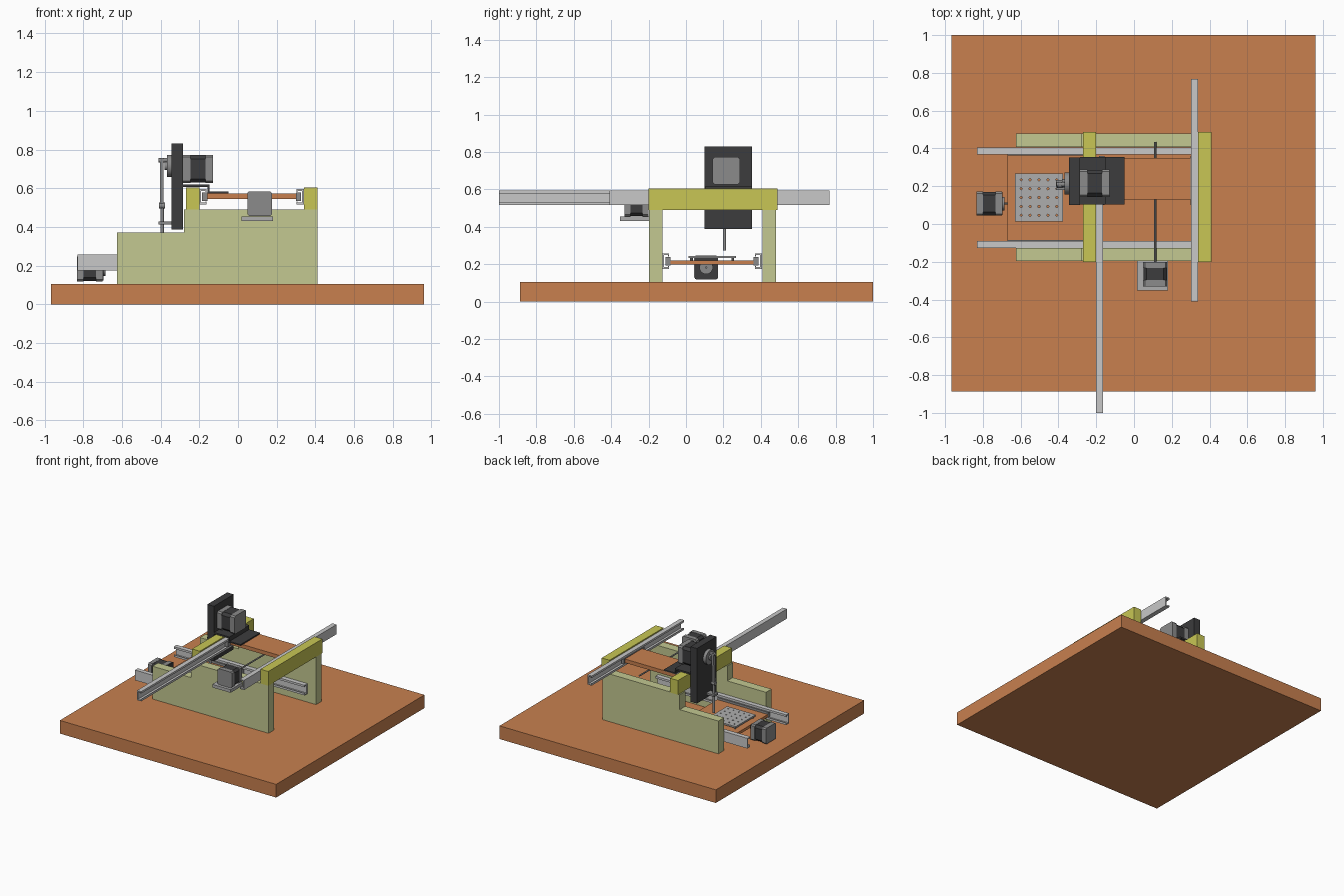
import bpy, bmesh, math
from mathutils import Vector

if "Cube" in bpy.data.objects:
    bpy.data.objects.remove(bpy.data.objects["Cube"])

def material(name, rgb):
    m = bpy.data.materials.new(name)
    m.diffuse_color = (*rgb, 1)
    m.use_nodes = True
    m.node_tree.nodes["Principled BSDF"].inputs["Base Color"].default_value = m.diffuse_color
    return m

WOOD = material("orange wood", (.578, .216, .078))
GREEN = material("pale green", (.546, .578, .283))
YELLOW = material("yellow", (.578, .565, .09))
STEEL = material("light steel", (.578, .578, .578))
BED = material("bed grey", (.42, .42, .42))
GREY = material("motor grey", (.26, .26, .26))
BLACK = material("dark grey", (.045, .045, .047))

def prism(name, pts, axis, a, b, mat, smooth=False):
    """Extrude a 2D profile along an axis from a to b."""
    def place(u, v, w):
        return {"x": (w, u, v), "y": (u, w, v), "z": (u, v, w)}[axis]
    bm = bmesh.new()
    lo = [bm.verts.new(place(u, v, a)) for u, v in pts]
    hi = [bm.verts.new(place(u, v, b)) for u, v in pts]
    n = len(pts)
    bm.faces.new(lo)
    bm.faces.new(hi)
    for i in range(n):
        bm.faces.new((lo[i], lo[(i + 1) % n], hi[(i + 1) % n], hi[i]))
    bmesh.ops.recalc_face_normals(bm, faces=bm.faces)
    me = bpy.data.meshes.new(name)
    bm.to_mesh(me)
    bm.free()
    me.materials.append(mat)
    ob = bpy.data.objects.new(name, me)
    bpy.context.collection.objects.link(ob)
    if smooth:
        bpy.ops.object.select_all(action="DESELECT")
        ob.select_set(True)
        bpy.context.view_layer.objects.active = ob
        bpy.ops.object.shade_smooth_by_angle()
    return ob

def box(name, x, y, z, mat):
    return prism(name, [(x[0], y[0]), (x[1], y[0]), (x[1], y[1]), (x[0], y[1])], "z", *z, mat)

def rod(name, axis, c, r, a, b, mat, n=24):
    pts = [(c[0] + r * math.cos(math.tau * i / n), c[1] + r * math.sin(math.tau * i / n)) for i in range(n)]
    return prism(name, pts, axis, a, b, mat, True)

def motor(name, axis, c, half, a, b):
    """Stepper motor: two grey end caps and a dark chamfered body."""
    def square(h, k):
        return [(c[0] + u * h, c[1] + v * h) for u, v in
                ((-1, -k), (-k, -1), (k, -1), (1, -k), (1, k), (k, 1), (-k, 1), (-1, k))]
    d = (b - a) * .25
    prism(name + "_rear_cap", square(half, .85), axis, a, a + d, GREY)
    prism(name + "_body", square(half * .98, .72), axis, a + d, b - d, BLACK)
    prism(name + "_face_cap", square(half, .85), axis, b - d, b, GREY)

def channel(name, axis, back, front, z0, z1, a, b):
    """Drawer-slide rail: C section with its web at 'back', open at 'front'."""
    t = .009
    s = t if front > back else -t
    m = (z1 - z0) * .2
    pts = [(back, z0), (front, z0), (front, z0 + m), (front - s * .6, z0 + m), (front - s * .6, z0 + t),
           (back + s, z0 + t), (back + s, z1 - t), (front - s * .6, z1 - t), (front - s * .6, z1 - m),
           (front, z1 - m), (front, z1), (back, z1)]
    prism(name, pts, axis, a, b, STEEL)

# base board and stepped side walls
box("base_board", (-.966, .962), (-.888, 1), (0, .106), WOOD)
for side, y in (("front", (-.197, -.126)), ("rear", (.408, .48))):
    box(side + "_wall_lower", (-.625, .41), y, (.106, .37), GREEN)
    box(side + "_wall_upper", (-.28, .41), y, (.37, .49), GREEN)

# cross beams
for side, x in (("left", (-.27, -.2)), ("right", (.34, .41))):
    box(side + "_cross_beam", x, (-.2, .488), (.49, .605), YELLOW)

# slide rails with their inner runners
channel("left_upper_rail", "y", -.2, -.163, .517, .595, -1, .175)
channel("right_upper_rail", "y", .34, .303, .517, .595, -.41, .768)
channel("front_lower_rail", "x", -.126, -.09, .175, .257, -.83, .335)
channel("rear_lower_rail", "x", .405, .368, .175, .257, -.83, .335)
box("left_upper_runner", (-.185, -.157), (.1, .36), (.535, .578), GREY)
box("right_upper_runner", (.3, .325), (.1, .36), (.535, .578), GREY)
box("front_lower_runner", (-.67, -.22), (-.11, -.084), (.194, .238), GREY)
box("rear_lower_runner", (-.67, -.22), (.362, .388), (.194, .238), GREY)

# sliding wooden tables
box("upper_table", (-.16, .302), (.13, .35), (.543, .573), WOOD)
box("lower_table", (-.67, -.22), (-.086, .364), (.198, .22), WOOD)

# perforated bed on four standoffs
bed = box("work_bed", (-.63, -.376), (.013, .267), (.232, .245), BED)
cx, cy = -.503, .14
cut = bmesh.new()
for i in range(5):
    for j in range(5):
        ret = bmesh.ops.create_cone(cut, cap_ends=True, segments=8, radius1=.006, radius2=.006, depth=.1)
        bmesh.ops.translate(cut, verts=ret["verts"],
                            vec=Vector((cx + (i - 2) * .047, cy + (j - 2) * .047, .238)))
me = bpy.data.meshes.new("bed_hole_cutter")
cut.to_mesh(me)
cut.free()
cutter = bpy.data.objects.new("bed_hole_cutter", me)
bpy.context.collection.objects.link(cutter)
cutter.hide_render = True
cutter.hide_set(True)
mod = bed.modifiers.new("holes", "BOOLEAN")
mod.object = cutter
mod.operation = "DIFFERENCE"
mod.solver = "EXACT"
for sx in (-1, 1):
    for sy in (-1, 1):
        rod("bed_standoff", "z", (cx + sx * .11, cy + sy * .11), .008, .218, .234, GREY, 10)

# cross-axis motor, bracket and lead screw
motor("cross_motor", "y", (.112, .52), .064, -.33, -.2)
box("cross_motor_bracket", (.017, .18), (-.352, -.197), (.43, .455), BED)
rod("cross_lead_screw", "y", (.112, .52), .006, -.2, .435, GREY, 12)
box("cross_screw_nut", (.09, .134), (.2, .27), (.505, .543), GREY)

# bed-axis motor and lead screw
motor("bed_motor", "x", (.108, .183), .064, -.833, -.7)
box("bed_motor_face", (-.7, -.695), (.047, .169), (.122, .244), BLACK)
rod("bed_motor_boss", "x", (.108, .183), .036, -.7, -.685, GREY)
rod("bed_lead_screw", "x", (.108, .183), .006, -.69, -.25, GREY, 12)

# tool head: slab and bent carrier plate stepping over the beam
box("head_slab", (-.343, -.285), (.1, .352), (.387, .83), BLACK)
prism("head_carrier", [(-.285, .606), (-.158, .606), (-.158, .573), (-.05, .573), (-.05, .583),
                       (-.148, .583), (-.148, .618), (-.285, .618)], "y", .103, .354, BLACK)
motor("head_motor", "x", (.215, .70), .073, -.285, -.13)

# crank wheel, connecting rod and plunger
rod("crank_wheel", "x", (.215, .715), .058, -.368, -.343, GREY, 32)
rod("crank_hub", "x", (.215, .715), .022, -.38, -.368, GREY)
rod("crank_pin", "x", (.21, .745), .012, -.41, -.368, GREY, 16)
prism("connecting_rod", [(.197, .755), (.223, .755), (.217, .5), (.195, .5)], "x", -.402, -.384, GREY)
rod("rod_lower_pin", "x", (.206, .51), .016, -.408, -.378, GREY, 16)
rod("plunger", "z", (-.392, .206), .009, .272, .52, GREY, 16)
box("plunger_guide", (-.412, -.343), (.18, .232), (.412, .427), GREY)
